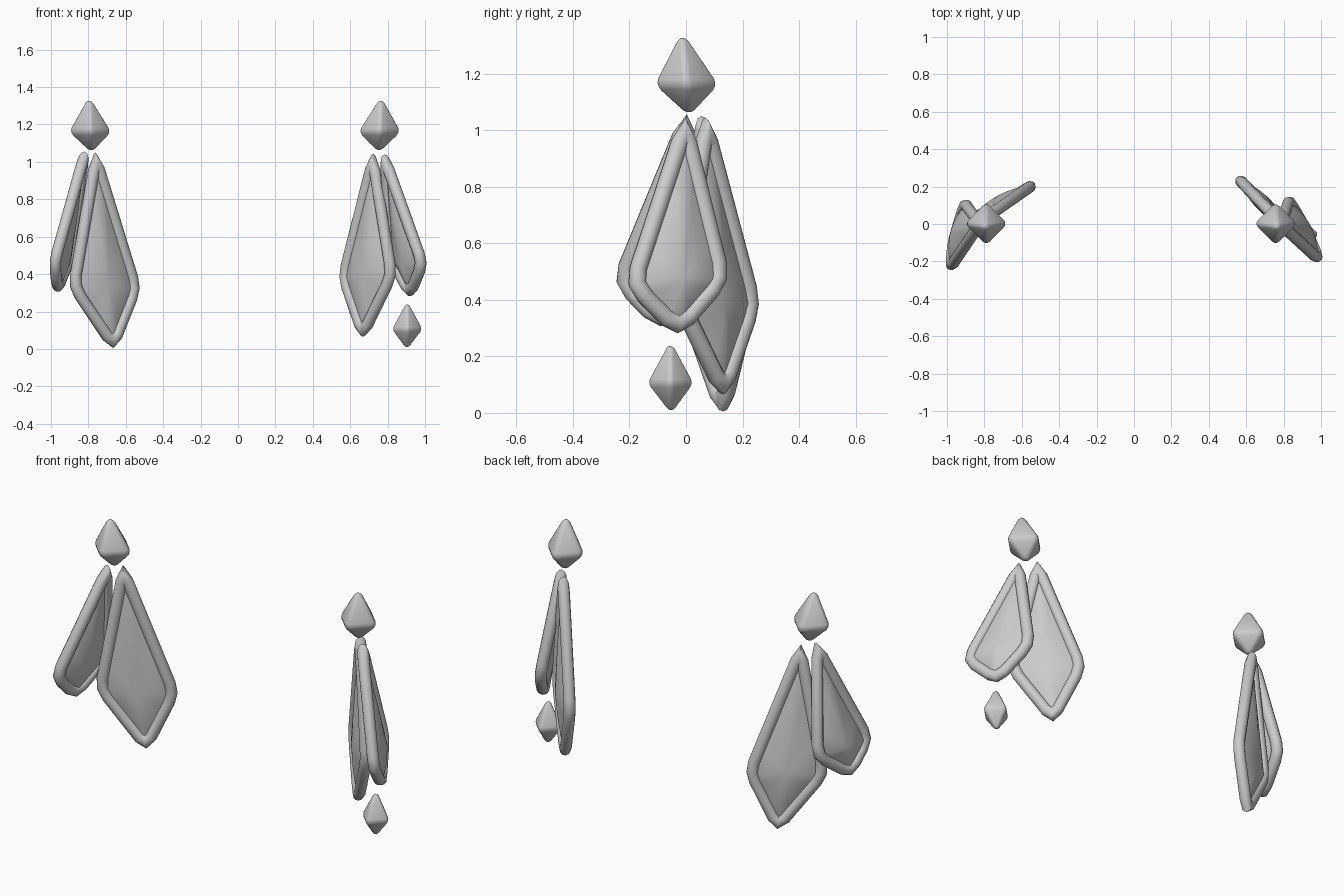
import bpy, bmesh, math
from mathutils import Vector

cube = bpy.data.objects.get("Cube")
if cube:
    bpy.data.objects.remove(cube, do_unlink=True)

grey = bpy.data.materials.new("light grey crystal")
grey.use_nodes = True
colour = (0.6, 0.6, 0.6, 1)
grey.diffuse_color = colour
grey.node_tree.nodes["Principled BSDF"].inputs["Base Color"].default_value = colour


def finish(name, bm, angle):
    bmesh.ops.recalc_face_normals(bm, faces=bm.faces)
    mesh = bpy.data.meshes.new(name)
    bm.to_mesh(mesh)
    bm.free()
    mesh.materials.append(grey)
    obj = bpy.data.objects.new(name, mesh)
    bpy.context.collection.objects.link(obj)
    bpy.ops.object.select_all(action='DESELECT')
    obj.select_set(True)
    bpy.context.view_layer.objects.active = obj
    bpy.ops.object.shade_smooth_by_angle(angle=math.radians(angle))
    return obj


def bridge(bm, a, b):
    for i in range(len(a)):
        j = (i + 1) % len(a)
        bm.faces.new((a[i], a[j], b[j], b[i]))


# Four-sided bipyramid with softened edges
def gem(name, top, centre, bottom, radius):
    bm = bmesh.new()
    tip, base = bm.verts.new(top), bm.verts.new(bottom)
    c = Vector(centre)
    ring = [bm.verts.new(c + radius * Vector((math.cos(a), math.sin(a), 0)))
            for a in (i * math.pi / 2 for i in range(4))]
    for i in range(4):
        j = (i + 1) % 4
        bm.faces.new((ring[i], ring[j], tip))
        bm.faces.new((ring[j], ring[i], base))
    bmesh.ops.bevel(bm, geom=bm.edges[:], offset=radius * 0.17, segments=3,
                    profile=0.5, affect='EDGES')
    finish(name, bm, 60)


# Rounded tube that follows a kite outline with softened corners
def frame(name, kite, normal, radius=0.031, cut=0.06, sides=12):
    path = []
    for i, p in enumerate(kite):
        a = p + (kite[i - 1] - p).normalized() * cut
        b = p + (kite[(i + 1) % 4] - p).normalized() * cut
        path += [a, (a + 2 * p + b) / 4, b]
    bm = bmesh.new()
    rings = []
    for i, p in enumerate(path):
        before = (p - path[i - 1]).normalized().cross(normal)
        after = (path[(i + 1) % len(path)] - p).normalized().cross(normal)
        out = (before + after).normalized()
        out /= out.dot(before)
        rings.append([bm.verts.new(p + radius * (out * math.cos(t) + normal * math.sin(t)))
                      for t in (2 * math.pi * k / sides for k in range(sides))])
    for i, ring in enumerate(rings):
        bridge(bm, rings[i - 1], ring)
    finish(name, bm, 50)


# Pane that swells gently on both faces
def pane(name, kite, normal, height=0.042, steps=6):
    centre = (kite[1] + kite[3]) / 2
    bm = bmesh.new()
    edge = []
    for i, p in enumerate(kite):
        edge += [p.lerp(kite[(i + 1) % 4], k / 4) for k in range(4)]
    rim = [bm.verts.new(p) for p in edge]
    for side in (1, -1):
        last = rim
        for k in range(1, steps):
            s = 1 - k / steps
            lift = normal * side * height * (1 - s * s)
            ring = [bm.verts.new(centre.lerp(p, s) + lift) for p in edge]
            bridge(bm, last, ring)
            last = ring
        peak = bm.verts.new(centre + normal * side * height)
        for i in range(len(last)):
            bm.faces.new((last[i - 1], last[i], peak))
    finish(name, bm, 50)


def pendant(name, top, inner, bottom, outer):
    kite = [Vector(p) for p in (top, inner, bottom, outer)]
    # Pull the side corners in by the tube's thickness
    pull = (kite[3] - kite[1]).normalized() * 0.02
    kite[1] += pull
    kite[3] -= pull
    normal = (kite[2] - kite[0]).cross(kite[3] - kite[1]).normalized()
    # Outline winding decides which way is outward
    if (kite[1] - kite[0]).cross(normal).dot(kite[1] - kite[3]) < 0:
        normal.negate()
    frame(name + "_frame", kite, normal)
    pane(name + "_pane", kite, normal)


# Top gems and the small drop
gem("left_top_gem", (0.765, -0.015, 1.365), (0.757, 0.002, 1.16), (0.753, 0.012, 1.04), 0.122)
gem("right_top_gem", (-0.797, -0.015, 1.365), (-0.79, 0.002, 1.16), (-0.783, 0.012, 1.04), 0.122)
gem("left_drop_gem", (0.905, -0.055, 0.268), (0.905, -0.055, 0.105), (0.903, -0.052, -0.012), 0.088)

# Pendants
pendant("left_large_pendant", (0.722, 0.07, 1.01), (0.55, 0.25, 0.385),
        (0.668, 0.13, 0.08), (0.835, -0.035, 0.395))
pendant("left_small_pendant", (0.787, -0.005, 1.01), (0.82, 0.145, 0.475),
        (0.92, -0.03, 0.295), (0.995, -0.205, 0.455))
pendant("right_large_pendant", (-0.76, 0.057, 1.015), (-0.53, 0.215, 0.325),
        (-0.668, 0.13, 0.02), (-0.895, 0.01, 0.335))
pendant("right_small_pendant", (-0.825, 0.0, 1.025), (-0.9, 0.13, 0.475),
        (-0.965, -0.09, 0.32), (-0.985, -0.25, 0.465))
